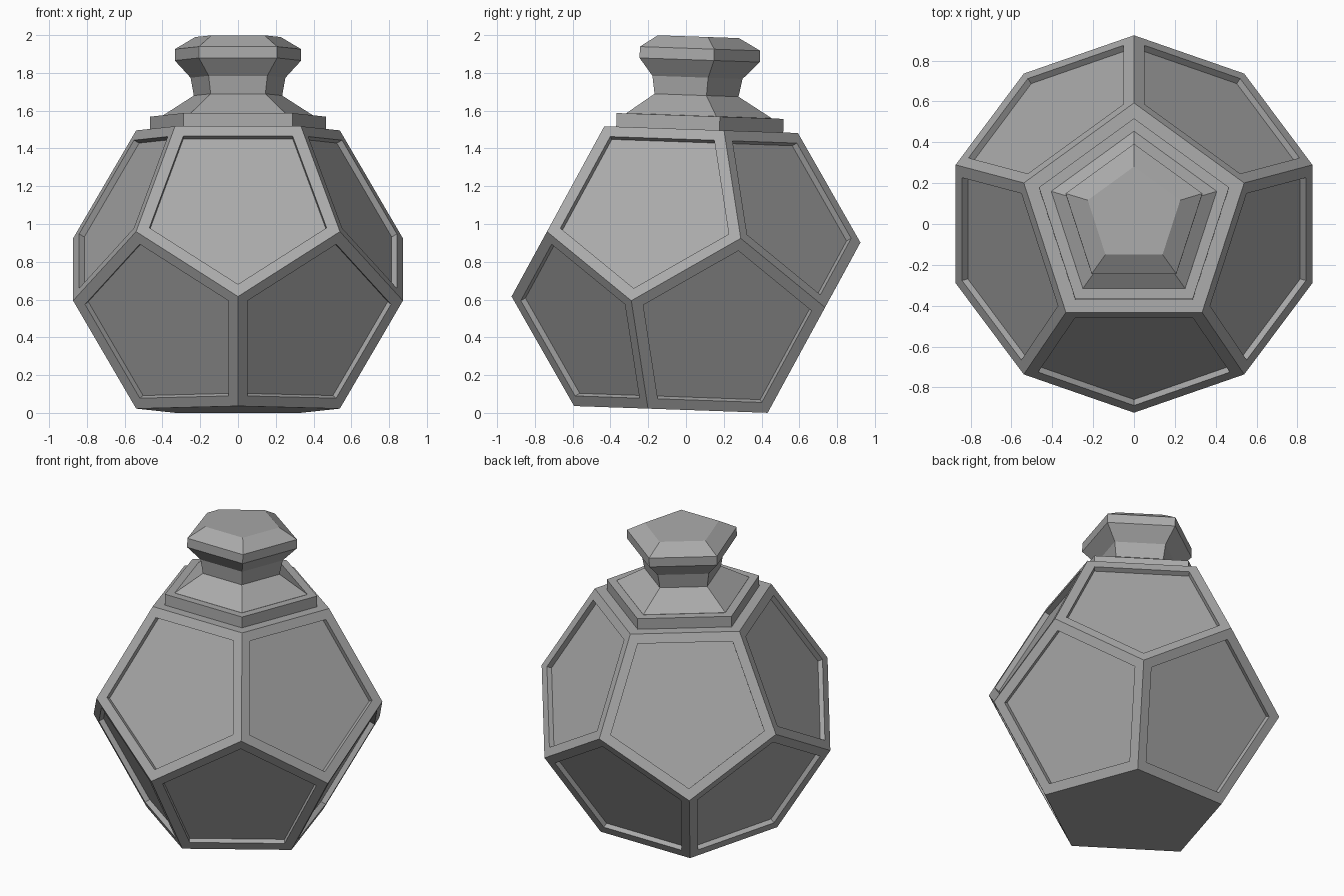
import bpy
import bmesh
from math import sin, cos, radians
from mathutils import Matrix, Vector

cube = bpy.data.objects.get("Cube")
if cube:
    bpy.data.objects.remove(cube, do_unlink=True)

# Everything is built upright around the body centre, then leaned back slightly
LEAN = Matrix.Translation((0, 0, 0.759)) @ Matrix.Rotation(radians(-2), 4, "X")

grey = bpy.data.materials.new("stone_grey")
grey.use_nodes = True
colour = (0.4, 0.4, 0.4, 1)
grey.diffuse_color = colour
grey.node_tree.nodes["Principled BSDF"].inputs["Base Color"].default_value = colour


def ring(bm, radius, z, turn=0):
    """Five vertices of a pentagon with one corner towards the back."""
    angles = [radians(90 + turn + 72 * k) for k in range(5)]
    return [bm.verts.new((radius * cos(a), radius * sin(a), z)) for a in angles]


def finish(bm, name):
    bmesh.ops.recalc_face_normals(bm, faces=bm.faces[:])
    bm.transform(LEAN)
    mesh = bpy.data.meshes.new(name)
    bm.to_mesh(mesh)
    bm.free()
    mesh.materials.append(grey)
    obj = bpy.data.objects.new(name, mesh)
    bpy.context.collection.objects.link(obj)
    return obj


# Body: regular dodecahedron with ten recessed side panels
CAP_R, CAP_Z = 0.567, 0.743
MID_R, MID_Z = 0.918, 0.175
bm = bmesh.new()
top = ring(bm, CAP_R, CAP_Z)
upper = ring(bm, MID_R, MID_Z)
lower = ring(bm, MID_R, -MID_Z, 36)
bottom = ring(bm, CAP_R, -CAP_Z, 36)
bm.faces.new(top)
bm.faces.new(bottom[::-1])
sides = []
for k in range(5):
    n = (k + 1) % 5
    sides.append(bm.faces.new((top[n], top[k], upper[k], lower[k], upper[n])))
    sides.append(bm.faces.new((bottom[k], bottom[n], lower[n], upper[n], lower[k])))
bm.normal_update()
bmesh.ops.inset_individual(bm, faces=sides, thickness=0.06, use_even_offset=True)
bm.normal_update()
panels = bmesh.ops.extrude_discrete_faces(bm, faces=sides)["faces"]
for panel in panels:
    inward = Vector(panel.calc_center_median()).normalized() * -0.033
    bmesh.ops.translate(bm, verts=panel.verts[:], vec=inward)
finish(bm, "body")


def loft(name, profile):
    """Pentagonal solid through (radius, height) pairs."""
    bm = bmesh.new()
    rings = [ring(bm, r, z) for r, z in profile]
    for a, b in zip(rings, rings[1:]):
        for k in range(5):
            n = (k + 1) % 5
            bm.faces.new((a[k], a[n], b[n], b[k]))
    bm.faces.new(rings[0][::-1])
    bm.faces.new(rings[-1])
    return finish(bm, name)


# Stopper: flat collar, sloped shoulder, neck and faceted knob
loft("collar", [(0.489, 0.735), (0.489, 0.815)])
loft("stopper", [(0.426, 0.81), (0.426, 0.816), (0.246, 0.924), (0.264, 1.019),
                 (0.352, 1.111), (0.352, 1.171), (0.238, 1.234)])
